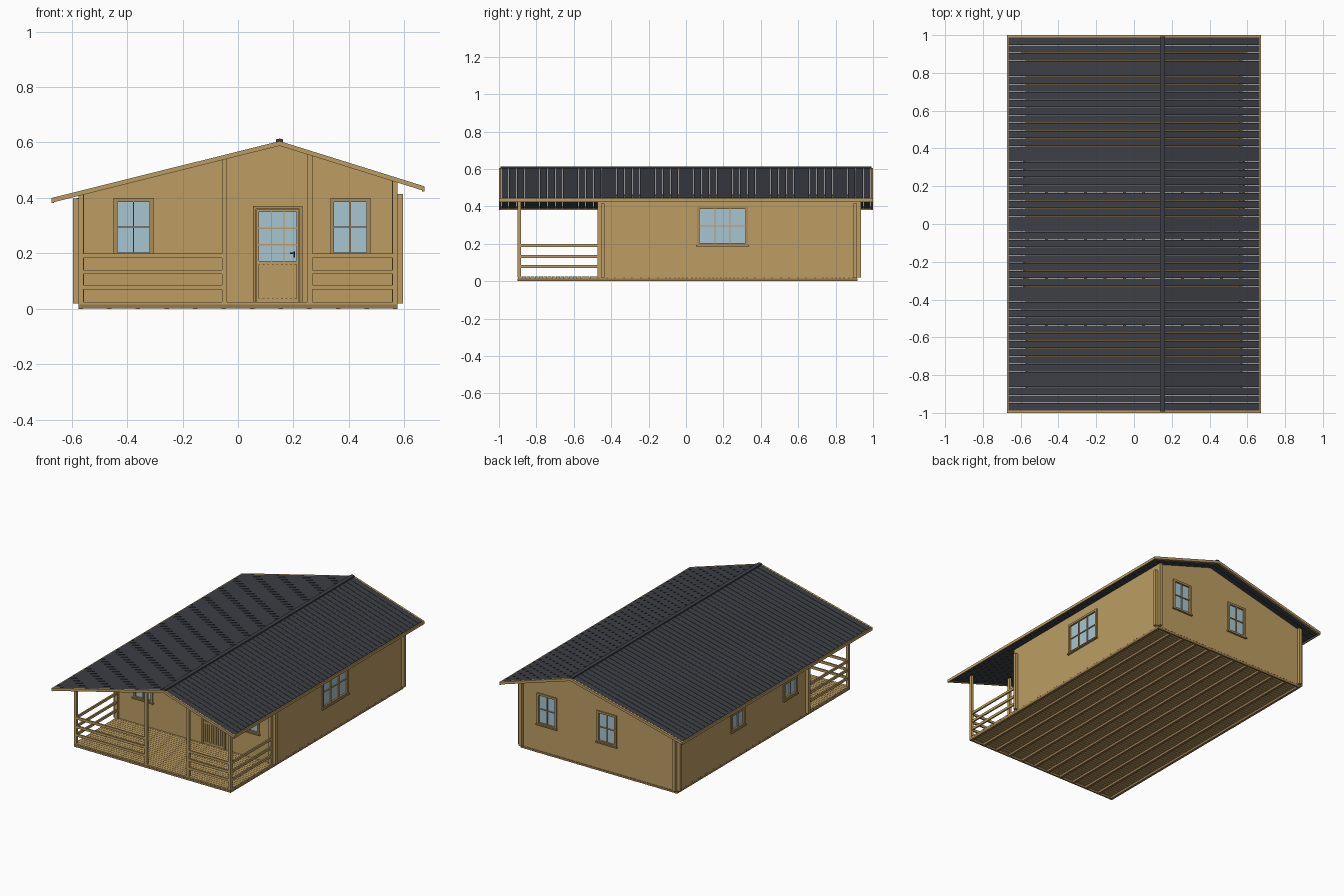
import bpy, bmesh
from math import radians
from mathutils import Matrix

if "Cube" in bpy.data.objects:
    bpy.data.objects.remove(bpy.data.objects["Cube"])


def material(name, rgb):
    m = bpy.data.materials.new(name)
    m.diffuse_color = (*rgb, 1)
    m.use_nodes = True
    m.node_tree.nodes["Principled BSDF"].inputs["Base Color"].default_value = m.diffuse_color
    return m


WOOD = material("wood", (0.51, 0.34, 0.125))
TRIM = material("trim", (0.41, 0.27, 0.10))
BASE = material("base_wood", (0.31, 0.19, 0.075))
ROOF = material("roofing", (0.045, 0.05, 0.06))
GLASS = material("glass", (0.39, 0.56, 0.64))
DARK = material("handle_metal", (0.02, 0.02, 0.025))


def prism(bm, pts, y0, y1, matrix=None):
    """Extrude an (x, z) outline from y0 to y1."""
    a = [bm.verts.new((x, y0, z)) for x, z in pts]
    b = [bm.verts.new((x, y1, z)) for x, z in pts]
    n = len(pts)
    bm.faces.new(a)
    bm.faces.new(b[::-1])
    for i in range(n):
        j = (i + 1) % n
        bm.faces.new((a[j], a[i], b[i], b[j]))
    if matrix:
        for v in a + b:
            v.co = matrix @ v.co


def box(bm, x0, x1, y0, y1, z0, z1, matrix=None):
    prism(bm, [(x0, z0), (x1, z0), (x1, z1), (x0, z1)], y0, y1, matrix)


def finish(name, bm, mat):
    bmesh.ops.recalc_face_normals(bm, faces=bm.faces)
    mesh = bpy.data.meshes.new(name)
    bm.to_mesh(mesh)
    bm.free()
    ob = bpy.data.objects.new(name, mesh)
    bpy.context.collection.objects.link(ob)
    mesh.materials.append(mat)
    return ob


def boxes(name, items, mat, matrix=None):
    bm = bmesh.new()
    for it in items:
        box(bm, *it, matrix=matrix)
    return finish(name, bm, mat)


# Roof dimensions: off-centre ridge, two different pitches
RX, RZ, EX, EL, ER, TH = 0.15, 0.605, 0.672, 0.40, 0.442, 0.014


def top(x):
    if x < RX:
        return RZ - (RX - x) * (RZ - EL) / (EX + RX)
    return RZ - (x - RX) * (RZ - ER) / (EX - RX)


def under(x):
    return top(x) - TH


# Roof planks running down each slope
N, Y = 48, 0.988
pitch = 2 * Y / N
for side, ex in (("left", -EX + 0.008), ("right", EX - 0.008)):
    bm = bmesh.new()
    for i in range(N):
        y0 = -Y + i * pitch
        prism(bm, [(ex, under(ex)), (RX, under(RX)), (RX, top(RX)), (ex, top(ex))],
              y0 + 0.0012, y0 + pitch - 0.0012)
    finish(f"{side}_roof_planks", bm, ROOF)

# Ridge cap
bm = bmesh.new()
prism(bm, [(RX - 0.013, 0.602), (RX + 0.013, 0.602), (RX + 0.013, 0.611),
           (RX, 0.614), (RX - 0.013, 0.611)], -0.992, 0.992)
finish("ridge_cap", bm, ROOF)

# Gable rake boards and eave fascias
rake = [(-EX, top(-EX)), (RX, RZ), (EX, top(EX)),
        (EX, top(EX) - 0.017), (RX, RZ - 0.017), (-EX, top(-EX) - 0.017)]
for name, y0, y1 in (("front", -1, -0.988), ("back", 0.988, 1)):
    bm = bmesh.new()
    prism(bm, rake, y0, y1)
    finish(f"{name}_rake_board", bm, WOOD)
boxes("eave_fascias", [(-EX, -EX + 0.008, -1, 1, EL - 0.018, EL),
                       (EX - 0.008, EX, -1, 1, ER - 0.018, ER)], WOOD)

# Floor joists, rim and deck boards
FX, FY0, FY1, FZ = 0.575, -0.90, 0.915, 0.024
joists = []
for i in range(12):
    x = -FX + 0.008 + i * (2 * FX - 0.016) / 11
    joists.append((x - 0.008, x + 0.008, FY0, FY1, 0, 0.015))
boxes("floor_joists", joists, BASE)
boxes("floor_rims", [(-FX, FX, y, y + 0.01, 0.002, 0.0155)
                     for y in (FY0 - 0.002, FY1 - 0.008)], BASE)
nb = 80
bw = (FY1 - FY0) / nb
boxes("floor_boards", [(-FX, FX, FY0 + i * bw + 0.001, FY0 + (i + 1) * bw - 0.001, 0.015, FZ)
                       for i in range(nb)], WOOD)

# Walls: gable ends and sides cross at the corners
WT, WX, YF, YB = 0.02, 0.575, -0.455, 0.915
walls = []
gable = [(-0.595, 0.02), (0.595, 0.02), (0.595, 0.415), (WX, 0.415), (WX, under(WX)),
         (RX, under(RX)), (-WX, under(-WX)), (-WX, 0.398), (-0.595, 0.398)]
for name, y0 in (("front_wall", YF), ("back_wall", YB - WT)):
    bm = bmesh.new()
    prism(bm, gable, y0, y0 + WT)
    walls.append(finish(name, bm, WOOD))
for name, x0, x1 in (("left_wall", -WX, -WX + WT), ("right_wall", WX - WT, WX)):
    bm = bmesh.new()
    prism(bm, [(x0, 0.02), (x1, 0.02), (x1, under(x1)), (x0, under(x0))], YF - 0.018, YB + 0.02)
    walls.append(finish(name, bm, WOOD))

cut = bmesh.new()


def grid_bars(w, z0, z1, cols, rows, y0=-0.004, t=0.0025):
    bars = [(-w + 2 * w * i / cols - t, -w + 2 * w * i / cols + t, y0, y0 + 0.008, z0, z1)
            for i in range(1, cols)]
    for j in range(1, rows):
        z = z0 + (z1 - z0) * j / rows
        bars.append((-w, w, y0 + 0.001, y0 + 0.007, z - t, z + t))
    return bars


def frame_boxes(w, z0, z1, f, y0, y1, bottom=True):
    out = [(-w - f, -w, y0, y1, z0, z1), (w, w + f, y0, y1, z0, z1),
           (-w - f, w + f, y0, y1, z1, z1 + f)]
    if bottom:
        out.append((-w - f, w + f, y0, y1, z0 - f, z0))
    return out


def window(name, x, y, angle, w, cols):
    """Window facing -y in its own frame, turned onto its wall."""
    m = Matrix.Translation((x, y, 0)) @ Matrix.Rotation(radians(angle), 4, 'Z')
    z0, z1 = 0.204, 0.386
    box(cut, -w, w, -0.04, 0.04, z0, z1, m)
    boxes(name + "_frame", frame_boxes(w, z0, z1, 0.014, -0.007, 0.002), TRIM, m)
    boxes(name + "_sill", [(-w - 0.02, w + 0.02, -0.013, 0, 0.187, 0.195)], TRIM, m)
    boxes(name + "_bars", grid_bars(w, z0, z1, cols, 2), WOOD, m)
    boxes(name + "_glass", [(-w, w, 0.004, 0.008, z0, z1)], GLASS, m)


W = 0.058
window("front_left_window", -0.377, YF, 0, W, 2)
window("front_right_window", 0.405, YF, 0, W, 2)
window("back_right_window", 0.38, YB, 180, W, 2)
window("back_left_window", -0.06, YB, 180, W, 2)
window("right_window", WX, 0.195, 90, 0.122, 3)
window("left_back_window", -WX, 0.28, -90, W, 2)
window("left_front_window", -WX, -0.27, -90, W, 2)

# Door: frame, leaf, glazing, slatted lower panel and handle
D = Matrix.Translation((0.143, YF, 0))
box(cut, -0.078, 0.078, -0.04, 0.04, 0.026, 0.36, D)
boxes("door_frame", frame_boxes(0.078, FZ, 0.36, 0.011, -0.007, 0.004, False), TRIM, D)
boxes("door_leaf", [(-0.077, -0.068, 0, 0.012, 0.026, 0.359), (0.068, 0.077, 0, 0.012, 0.026, 0.359),
                    (-0.068, 0.068, 0, 0.012, 0.35, 0.359), (-0.068, 0.068, 0, 0.012, 0.026, 0.038),
                    (-0.068, 0.068, 0, 0.012, 0.16, 0.172), (-0.068, 0.068, 0.006, 0.011, 0.038, 0.16)],
      WOOD, D)
boxes("door_slats", [(-0.064 + i * 0.0165, -0.054 + i * 0.0165, 0.001, 0.007, 0.038, 0.16)
                     for i in range(8)], WOOD, D)
boxes("door_glass", [(-0.068, 0.068, 0.006, 0.009, 0.172, 0.35)], GLASS, D)
boxes("door_glazing_bars", grid_bars(0.068, 0.172, 0.35, 3, 3, 0.001, 0.002), WOOD, D)
boxes("door_handle", [(0.057, 0.063, -0.008, 0.002, 0.185, 0.207),
                      (0.044, 0.063, -0.012, -0.007, 0.198, 0.203)], DARK, D)

# Openings cut through the walls
cutter = finish("opening_cutter", cut, WOOD)
cutter.hide_render = True
cutter.hide_viewport = True
for wall in walls:
    mod = wall.modifiers.new("openings", 'BOOLEAN')
    mod.object = cutter
    mod.operation = 'DIFFERENCE'
    mod.solver = 'EXACT'

# Porch posts, tops cut to the roof pitch
PX = (-0.567, -0.049, 0.26, 0.567)
bm = bmesh.new()
for x in PX:
    a, b = x - 0.009, x + 0.009
    prism(bm, [(a, 0.02), (b, 0.02), (b, under(b)), (a, under(a))], -0.9, -0.882)
finish("porch_posts", bm, WOOD)

# Porch rails: two front runs and both sides
rails = []
for z in (0.07, 0.125, 0.183):
    h = z + 0.016
    rails += [(PX[0], PX[1], -0.896, -0.886, z, h), (PX[2], PX[3], -0.896, -0.886, z, h)]
    rails += [(s * 0.567 - 0.005, s * 0.567 + 0.005, -0.885, YF, z, h) for s in (-1, 1)]
boxes("porch_rails", rails, WOOD)
